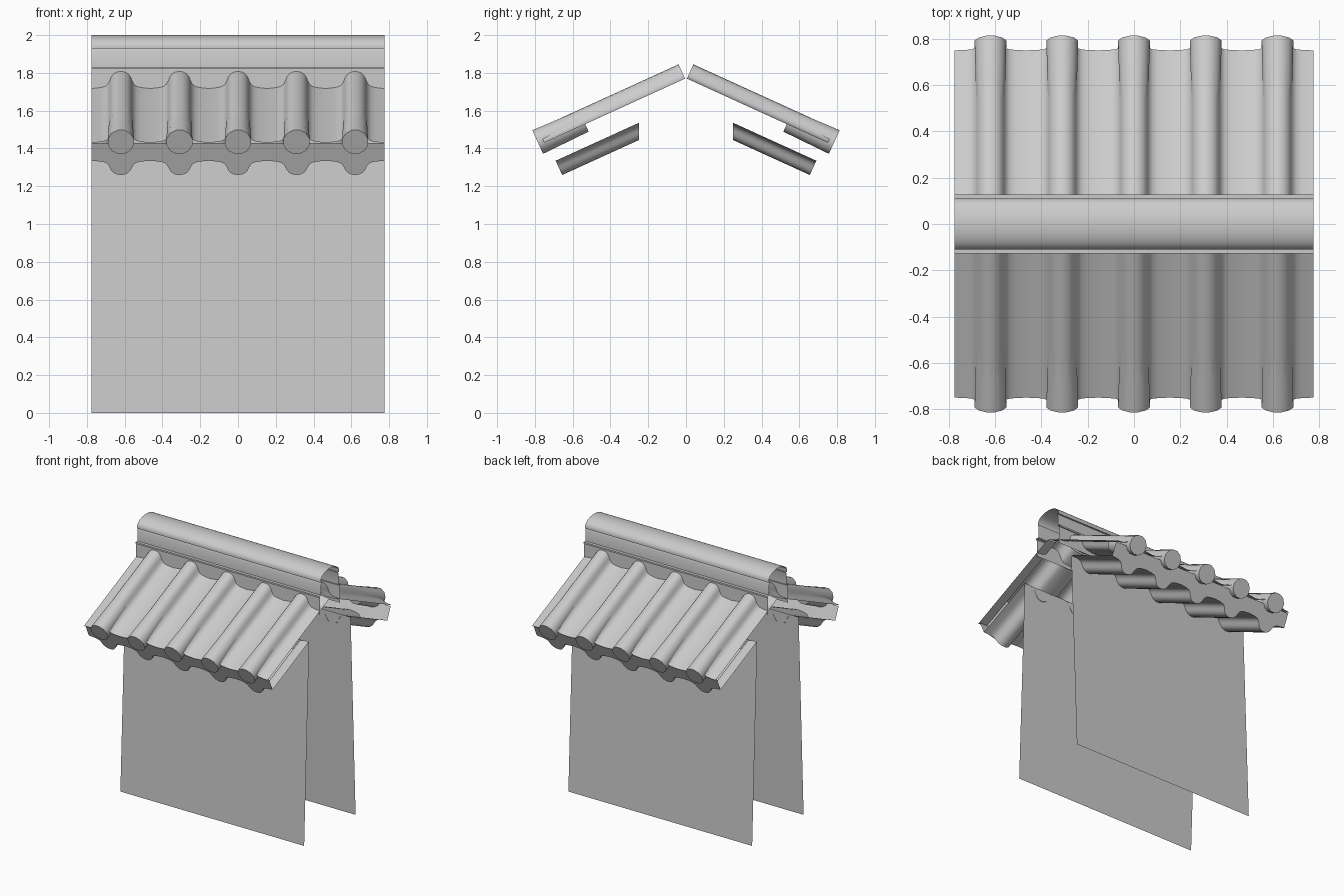
import bpy, bmesh, math
from mathutils import Vector

cube = bpy.data.objects.get("Cube")
if cube:
    bpy.data.objects.remove(cube, do_unlink=True)

HALF = 0.775          # half length of the wall section
PITCH = 0.31          # spacing of the tile rolls
SLOPE = math.radians(24.5)
ALONG = Vector((0, math.cos(SLOPE), math.sin(SLOPE)))
NORMAL = Vector((0, -math.sin(SLOPE), math.cos(SLOPE)))
CENTRES = [i * PITCH for i in range(-2, 3)]

grey = bpy.data.materials.new("light_grey")
grey.use_nodes = True
grey.diffuse_color = (0.6, 0.6, 0.6, 1)
bsdf = grey.node_tree.nodes["Principled BSDF"]
bsdf.inputs["Base Color"].default_value = (0.6, 0.6, 0.6, 1)
bsdf.inputs["Roughness"].default_value = 0.8


def finish(name, bm, angle=40):
    """Turn a bmesh into a smoothed object mirrored front to back."""
    bmesh.ops.remove_doubles(bm, verts=bm.verts, dist=0.0005)
    mesh = bpy.data.meshes.new(name)
    bm.to_mesh(mesh)
    bm.free()
    obj = bpy.data.objects.new(name, mesh)
    bpy.context.collection.objects.link(obj)
    mesh.materials.append(grey)
    bpy.ops.object.select_all(action='DESELECT')
    obj.select_set(True)
    bpy.context.view_layer.objects.active = obj
    bpy.ops.object.shade_smooth_by_angle(angle=math.radians(angle))
    mirror = obj.modifiers.new("front_to_back", 'MIRROR')
    mirror.use_axis = (False, True, False)
    return obj


def strip(bm, rail_a, rail_b):
    """Bridge two rails of points with quads."""
    a = [bm.verts.new(p) for p in rail_a]
    b = [bm.verts.new(p) for p in rail_b]
    for i in range(len(a) - 1):
        bm.faces.new((a[i], a[i + 1], b[i + 1], b[i]))


# Wave section: one roll with flared feet, repeated across the roof
half_roll = [(0, .083), (.02, .08), (.038, .071), (.051, .056), (.059, .038),
             (.068, .022), (.082, .011), (.105, .005), (.155, 0)]
roll = [(-d, h) for d, h in reversed(half_roll[1:])] + half_roll
wave = []
for c in CENTRES:
    wave += [(c + d, h) for d, h in (roll if not wave else roll[1:])]

# Roof tiles
bm = bmesh.new()
eave = Vector((0, -0.75, 1.43))
lower = [eave + Vector((x, 0, 0)) + NORMAL * h for x, h in wave]
strip(bm, lower, [p + ALONG * 0.819 for p in lower])
finish("roof_tiles", bm)

# Soffit tiles, rolls hanging down and ending at the wall
bm = bmesh.new()
edge = Vector((0, -0.69, 1.335))
drip = [edge + Vector((x, 0, 0)) - NORMAL * h for x, h in wave]
strip(bm, [p + ALONG * ((-0.25 - p.y) / ALONG.y) for p in drip], drip)
finish("soffit_tiles", bm)

# Scalloped eave board closing the front between the two tile layers
bm = bmesh.new()
top = [edge + Vector((x, 0, 0)) + NORMAL * 0.104 for x, h in wave]
strip(bm, drip, top)
finish("eave_board", bm)

# Round end tiles
bm = bmesh.new()
SIDES = 12
for c in CENTRES:
    centre = Vector((c, -0.785, 1.434))
    rings = []
    for r, t in ((0.071, 0), (0.064, 0.268)):
        rings.append([centre + ALONG * t
                      + Vector((r * math.cos(a), 0, 0)) + NORMAL * (r * math.sin(a))
                      for a in (math.tau * (k + 0.5) / SIDES for k in range(SIDES))])
    strip(bm, rings[0] + rings[0][:1], rings[1] + rings[1][:1])
    bm.faces.new([bm.verts.new(p) for p in rings[0]])
finish("round_end_tiles", bm)

# Ridge: domed cap, lip, neck, ledge and skirt
dome = [(-0.11 * math.sin(a), 1.94 + 0.06 * math.cos(a))
        for a in (math.pi / 2 * k / 8 for k in range(9))]
section = dome + [(-.11, 1.93), (-.098, 1.93), (-.105, 1.91), (-.105, 1.832),
                  (-.128, 1.832), (-.128, 1.82), (-.12, 1.82), (-.12, 1.69)]
bm = bmesh.new()
strip(bm, [(-HALF, y, z) for y, z in section], [(HALF, y, z) for y, z in section])
finish("ridge", bm)

# Wall faces, leaning slightly inwards
bm = bmesh.new()
strip(bm, [(-HALF, -.31, 0), (HALF, -.31, 0)], [(-HALF, -.25, 1.53), (HALF, -.25, 1.53)])
finish("wall", bm)
